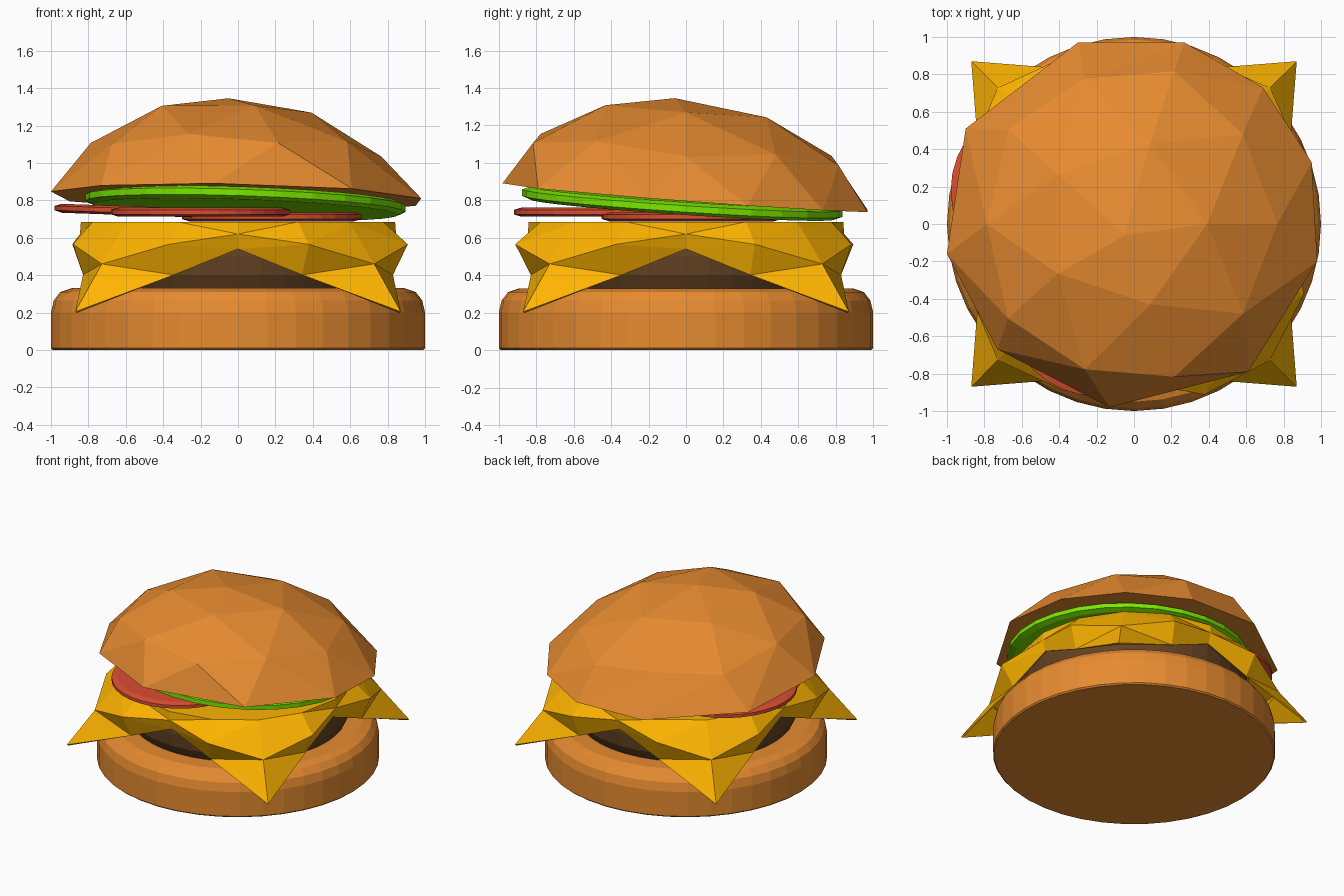
import bpy, bmesh, math, random

if "Cube" in bpy.data.objects:
    bpy.data.objects.remove(bpy.data.objects["Cube"])

random.seed(4)


def material(name, rgb):
    m = bpy.data.materials.new(name)
    m.diffuse_color = (*rgb, 1)
    m.use_nodes = True
    m.node_tree.nodes["Principled BSDF"].inputs["Base Color"].default_value = m.diffuse_color
    return m


BUN = material("bun", (0.8, 0.26, 0.03))
MEAT = material("meat", (0.13, 0.055, 0.016))
CHEESE = material("cheese", (1.0, 0.46, 0.0))
RED = material("tomato", (0.7, 0.075, 0.03))
GREEN = material("lettuce", (0.2, 0.8, 0.0))


def finish(bm, name, mat):
    bmesh.ops.recalc_face_normals(bm, faces=bm.faces)
    me = bpy.data.meshes.new(name)
    bm.to_mesh(me)
    bm.free()
    me.materials.append(mat)
    ob = bpy.data.objects.new(name, me)
    bpy.context.collection.objects.link(ob)
    return ob


def bridge(bm, a, b):
    n = len(a)
    for i in range(n):
        j = (i + 1) % n
        bm.faces.new((a[i], a[j], b[j], b[i]))


def lathe(name, mat, profile, centre=(0, 0, 0), slope=(0, 0), sides=40):
    """Capped turned shape from (radius, z) points, leaning by slope in x and y."""
    bm = bmesh.new()
    rings = []
    for r, z in profile:
        ring = []
        for i in range(sides):
            a = math.tau * i / sides
            x, y = r * math.cos(a), r * math.sin(a)
            ring.append(bm.verts.new((centre[0] + x, centre[1] + y,
                                      centre[2] + z + slope[0] * x + slope[1] * y)))
        rings.append(ring)
    for a, b in zip(rings, rings[1:]):
        bridge(bm, a, b)
    bm.faces.new(rings[0])
    bm.faces.new(rings[-1])
    return finish(bm, name, mat)


def slab(r, h):
    """Rounded-edge disc profile centred on z = 0."""
    return [(r - 0.04, -h), (r, -h * 0.5), (r, h * 0.5), (r - 0.04, h)]


# bottom bun and patty
lathe("bottom_bun", BUN, [(0.99, 0), (1, 0.01), (1, 0.2), (0.985, 0.265),
                          (0.95, 0.31), (0.89, 0.33), (0.7, 0.33)])
lathe("patty", MEAT, [(0.76, 0.32), (0.8, 0.4), (0.81, 0.5), (0.8, 0.6), (0.75, 0.665)])

# cheese: round plateau bulging out, then draping to a square outline with low corners
bm = bmesh.new()
N = 16
top, mid, edge = [], [], []
for i in range(N):
    a = math.tau * i / N
    c, s = math.cos(a), math.sin(a)
    big, small = max(abs(c), abs(s)), min(abs(c), abs(s))
    t = small / big
    r_edge = (0.82 + 0.05 * t * t) / big
    z_edge = 0.54 - 0.335 * t
    if i % 2:
        r_mid, z_mid = random.uniform(0.88, 0.915) / big, 0.565
    elif i % 4:
        r_mid, z_mid = 1.03, 0.46
    else:
        r_mid, z_mid = 0.845, 0.62
    for ring, r, z in ((top, 0.84, 0.685), (mid, r_mid, z_mid), (edge, r_edge, z_edge)):
        ring.append(bm.verts.new((r * c, r * s, z)))
bm.faces.new(top)
bridge(bm, top, mid)
bridge(bm, mid, edge)
bmesh.ops.triangulate(bm, faces=[f for f in bm.faces if len(f.verts) == 4])
cheese = finish(bm, "cheese_slice", CHEESE)
mod = cheese.modifiers.new("thickness", "SOLIDIFY")
mod.thickness = 0.012

# tomato slices
for i, (x, y, z, sx, sy) in enumerate([(-0.2, -0.44, 0.737, 0, 0),
                                       (-0.5, 0.18, 0.742, -0.035, 0),
                                       (0.18, 0.03, 0.712, 0, 0)]):
    lathe(f"tomato_slice_{i + 1}", RED, slab(0.48, 0.024), (x, y, z), (sx, sy), 32)

# lettuce leaf, leaning to the back right
lathe("lettuce", GREEN, slab(0.855, 0.034), (0.04, -0.02, 0.785), (-0.035, -0.066), 28)

# top bun: faceted half icosphere with an uneven ten-sided rim
RIM = [(0.95, 0.33), (0.69, 0.73), (0.27, 0.97), (-0.3, 0.97), (-0.9, 0.51),
       (-1, -0.16), (-0.73, -0.67), (-0.13, -0.98), (0.61, -0.79), (0.98, -0.2)]
bm = bmesh.new()
bmesh.ops.create_icosphere(bm, subdivisions=2, radius=1)
bmesh.ops.delete(bm, geom=[v for v in bm.verts if v.co.z < -0.01], context="VERTS")
rim = sorted((v for v in bm.verts if abs(v.co.z) < 0.01),
             key=lambda v: math.atan2(v.co.y, v.co.x) % math.tau)
bm.faces.new(rim)
for v in bm.verts:
    x, y, z = v.co
    if v in rim:
        x, y = RIM[rim.index(v)]
        z = 0
    elif z > 0.7:
        x = x * 0.84 - 0.05
        y = y * 0.86 - 0.06 * (z > 0.95)
        z += 0.03 * (z < 0.95)
    else:
        x = x * 0.89 - 0.03
        y = y * 0.96
    v.co = (x, y, 0.815 + 0.525 * z - 0.02 * x - 0.075 * y)
finish(bm, "top_bun", BUN)
